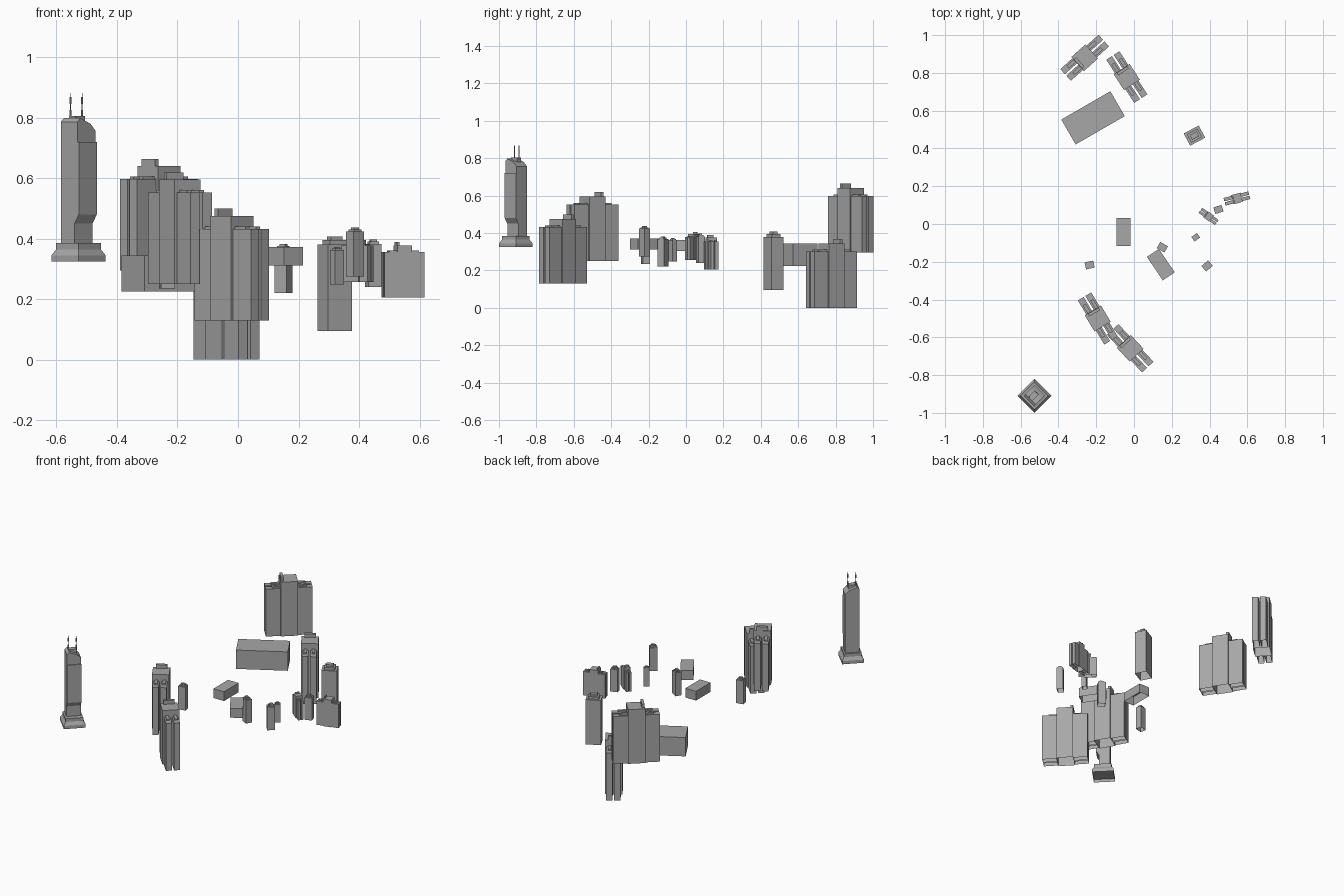
import bpy, bmesh
from math import radians
from mathutils import Matrix

if "Cube" in bpy.data.objects:
    bpy.data.objects.remove(bpy.data.objects["Cube"])

grey = bpy.data.materials.new("dark_grey")
grey.diffuse_color = (0.39, 0.39, 0.39, 1)
grey.use_nodes = True
grey.node_tree.nodes["Principled BSDF"].inputs["Base Color"].default_value = grey.diffuse_color


def make(name, build, loc, ang, s=1.0, open_z=None):
    # build a mesh object; faces lying at open_z are removed (open underside)
    bm = bmesh.new()
    build(bm)
    bmesh.ops.recalc_face_normals(bm, faces=bm.faces)
    if open_z is not None:
        low = [f for f in bm.faces if all(abs(v.co.z - open_z) < 1e-5 for v in f.verts)]
        bmesh.ops.delete(bm, geom=low, context="FACES_ONLY")
    me = bpy.data.meshes.new(name)
    bm.to_mesh(me)
    bm.free()
    me.materials.append(grey)
    ob = bpy.data.objects.new(name, me)
    ob.location = loc
    ob.rotation_euler.z = radians(ang)
    ob.scale = (s, s, s)
    bpy.context.collection.objects.link(ob)


def box(bm, cx, cy, sx, sy, z0, z1, top=1.0):
    # block from z0 to z1, optionally tapered at the top
    m = Matrix.Translation((cx, cy, (z0 + z1) / 2)) @ Matrix.Diagonal((sx, sy, z1 - z0, 1))
    for v in bmesh.ops.create_cube(bm, size=1, matrix=m)["verts"]:
        if v.co.z > (z0 + z1) / 2:
            v.co.x = cx + (v.co.x - cx) * top
            v.co.y = cy + (v.co.y - cy) * top


def prism(bm, pts, a, b, axis):
    # profile of (p, z) extruded from a to b along the given axis
    def co(p, t):
        return (t, p[0], p[1]) if axis == "x" else (p[0], t, p[1])
    n = len(pts)
    va = [bm.verts.new(co(p, a)) for p in pts]
    vb = [bm.verts.new(co(p, b)) for p in pts]
    bm.faces.new(va)
    bm.faces.new(vb)
    for i in range(n):
        j = (i + 1) % n
        bm.faces.new((va[i], va[j], vb[j], vb[i]))


def winged_block(bm):
    # taller core, rooftop wall at one end and paired wings at both ends
    box(bm, 0, 0, 0.10, 0.10, 0, 0.345)
    box(bm, -0.04, 0, 0.016, 0.066, 0.345, 0.369)
    for sx in (-1, 1):
        for sy in (-1, 1):
            box(bm, sx * 0.093, sy * 0.0235, 0.086, 0.036, 0, 0.302)
            box(bm, sx * 0.075, sy * 0.0235, 0.05, 0.018, 0.302, 0.311)


def stepped_tower(bm):
    box(bm, 0, 0, 0.09, 0.073, 0, 0.285)
    box(bm, 0, 0, 0.064, 0.05, 0.285, 0.30)
    box(bm, 0, 0, 0.042, 0.028, 0.30, 0.313)


def hall(bm):
    box(bm, 0, 0, 0.30, 0.152, 0, 0.12)


def podium(bm):
    box(bm, 0, 0, 0.127, 0.127, 0.325, 0.345)
    box(bm, 0, 0, 0.127, 0.127, 0.345, 0.365, 0.82)
    box(bm, 0, 0, 0.104, 0.104, 0.365, 0.385)


def shaft(bm):
    # shaft with the lower front recessed
    prism(bm, [(-0.042, 0.385), (0.022, 0.385), (0.022, 0.45), (0.042, 0.48),
               (0.042, 0.72), (-0.042, 0.72)], -0.042, 0.042, "y")


def crown(bm):
    # sloping roof and rooftop room
    prism(bm, [(-0.042, 0.72), (0.042, 0.72), (0.042, 0.757), (0.018, 0.78),
               (-0.028, 0.798), (-0.042, 0.786)], -0.042, 0.036, "x")
    box(bm, -0.004, -0.004, 0.03, 0.045, 0.77, 0.805)


def mast(bm):
    for r, z0, z1 in ((0.0035, 0.79, 0.825), (0.0015, 0.825, 0.845),
                      (0.0035, 0.845, 0.868), (0.0012, 0.868, 0.882)):
        bmesh.ops.create_cone(bm, cap_ends=True, segments=8, radius1=r, radius2=r, depth=z1 - z0,
                              matrix=Matrix.Translation((0, 0, (z0 + z1) / 2)))


# winged apartment blocks
for x, y, z, a, s in [(-0.261, 0.88, 0.295, 42, 1), (-0.038, 0.778, 0, -57, 1),
                      (-0.192, -0.5, 0.25, -59, 1), (-0.02, -0.658, 0.13, -47, 1),
                      (0.545, 0.135, 0.205, 15, 0.5), (0.395, 0.04, 0.257, -37, 0.4)]:
    make("winged_block", winged_block, (x, y, z), a, s, 0)

# stepped towers
for x, y, z, a, s in [(0.32, 0.468, 0.095, 28, 1), (-0.235, -0.217, 0.235, 12, 0.52),
                      (0.15, -0.123, 0.22, -30, 0.52), (0.327, -0.07, 0.248, 35, 0.4),
                      (0.387, -0.222, 0.275, 40, 0.52), (0.447, 0.077, 0.24, 17, 0.5)]:
    make("stepped_tower", stepped_tower, (x, y, z), a, s, 0)

# plain halls
for x, y, z, a, s in [(-0.217, 0.562, 0.225, 30, 1), (-0.055, -0.042, 0.303, 90, 0.49),
                      (0.142, -0.215, 0.312, -56, 0.5)]:
    make("hall", hall, (x, y, z), a, s, 0)

# tall tower with twin masts
make("tower_podium", podium, (-0.527, -0.91, 0), -45, 1, 0.325)
make("tower_shaft", shaft, (-0.526, -0.91, 0), -45)
make("tower_crown", crown, (-0.526, -0.91, 0), -45)
for x, y in ((-0.554, -0.917), (-0.515, -0.893)):
    make("tower_mast", mast, (x, y, 0), 0)
